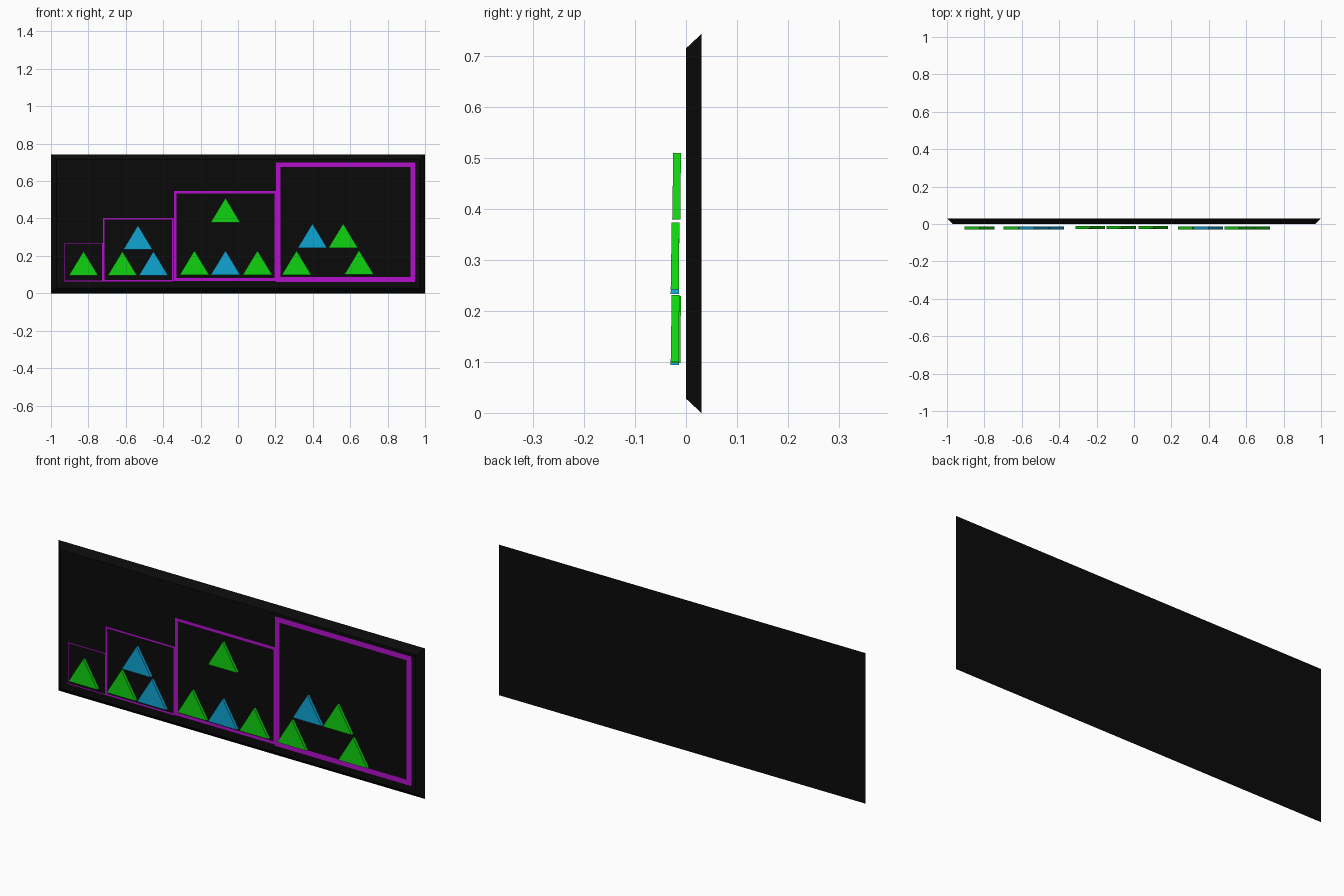
import bpy

if "Cube" in bpy.data.objects:
    bpy.data.objects.remove(bpy.data.objects["Cube"])


def material(name, rgb):
    m = bpy.data.materials.new(name)
    m.diffuse_color = (*rgb, 1)
    m.use_nodes = True
    m.node_tree.nodes["Principled BSDF"].inputs["Base Color"].default_value = m.diffuse_color
    return m


BLACK = material("black", (0.003, 0.003, 0.003))
PURPLE = material("purple", (0.45, 0.005, 0.6))
GREEN = material("green", (0.005, 0.65, 0.005))
BLUE = material("blue", (0.005, 0.37, 0.65))


def build(name, verts, faces, mat):
    me = bpy.data.meshes.new(name)
    me.from_pydata(verts, [], faces)
    me.materials.append(mat)
    ob = bpy.data.objects.new(name, me)
    bpy.context.collection.objects.link(ob)
    return ob


def rect(x0, x1, z0, z1, y):
    return [(x0, y, z0), (x1, y, z0), (x1, y, z1), (x0, y, z1)]


def loft(name, front, back, mat):
    """Closed solid between two matching outlines."""
    n = len(front)
    faces = [tuple(range(n)), tuple(reversed(range(n, 2 * n)))]
    faces += [(i, i + n, (i + 1) % n + n, (i + 1) % n) for i in range(n)]
    return build(name, front + back, faces, mat)


# Backboard with chamfered front edges
loft("backboard", rect(-0.97, 0.97, 0.028, 0.715, 0),
     rect(-1, 1, 0, 0.743, 0.03), BLACK)

# Flat rectangular frames, growing in size and line width
frames = [(-0.928, -0.722, 0.064, 0.27, 0.004),
          (-0.722, -0.344, 0.064, 0.403, 0.008),
          (-0.342, 0.208, 0.067, 0.547, 0.014),
          (0.203, 0.947, 0.061, 0.70, 0.025)]
for i, (x0, x1, z0, z1, t) in enumerate(frames):
    verts = rect(x0, x1, z0, z1, -0.001) + rect(x0 + t, x1 - t, z0 + t, z1 - t, -0.001)
    build(f"frame_{i + 1}", verts,
          [(k, (k + 1) % 4, (k + 1) % 4 + 4, k + 4) for k in range(4)], PURPLE)

# Triangular tiles: centre x, base z, front y, colour
tiles = [(-0.826, 0.094, -0.030, GREEN),
         (-0.618, 0.094, -0.030, GREEN),
         (-0.535, 0.233, -0.030, BLUE),
         (-0.452, 0.094, -0.030, BLUE),
         (-0.233, 0.098, -0.027, GREEN),
         (-0.067, 0.098, -0.027, BLUE),
         (0.104, 0.098, -0.027, GREEN),
         (-0.067, 0.379, -0.027, GREEN),
         (0.313, 0.098, -0.030, GREEN),
         (0.398, 0.242, -0.030, BLUE),
         (0.562, 0.242, -0.030, GREEN),
         (0.647, 0.100, -0.030, GREEN)]
for i, (x, z, y, mat) in enumerate(tiles):
    def tri(y, lean):
        return [(x - 0.079, y, z), (x + 0.079, y, z), (x, y + lean, z + 0.131)]
    loft(f"triangle_tile_{i + 1}", tri(y, 0.002), tri(y + 0.016, 0.001), mat)
